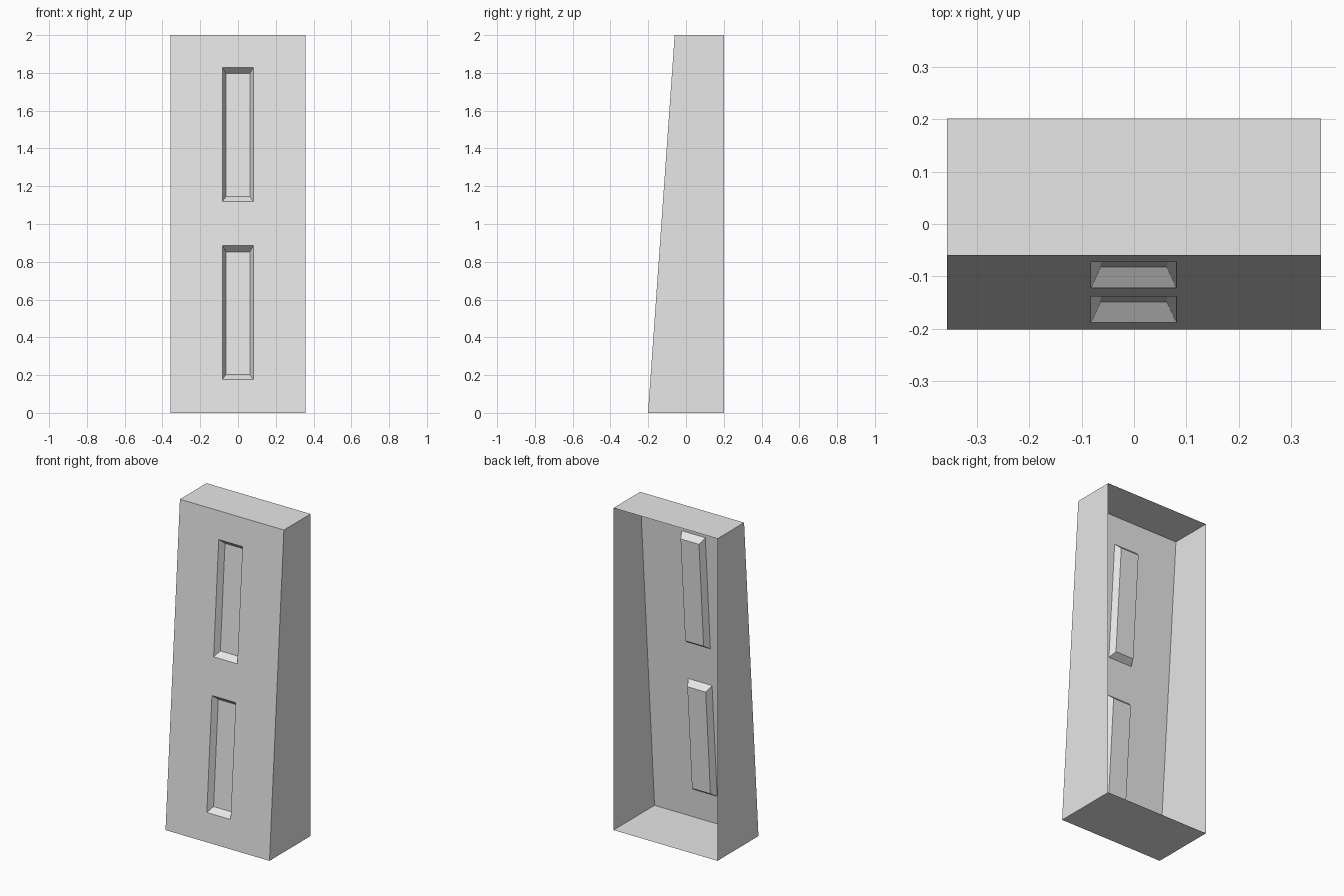
import bpy
import bmesh

if "Cube" in bpy.data.objects:
    bpy.data.objects.remove(bpy.data.objects["Cube"], do_unlink=True)

HALF_DEPTH = 0.201
TOP_FRONT = -0.06
HEIGHT = 2.0
RECESS = 0.038


def front_y(z):
    """Depth of the leaning front at a given height."""
    return -HALF_DEPTH + (TOP_FRONT + HALF_DEPTH) * z / HEIGHT


# Plain grey material
grey = bpy.data.materials.new("plain_grey")
grey.use_nodes = True
colour = (0.8, 0.8, 0.8, 1.0)
grey.diffuse_color = colour
grey.node_tree.nodes["Principled BSDF"].inputs["Base Color"].default_value = colour

bm = bmesh.new()

# Leaning front, cut along the edges of the two slots
xs = [-0.357, -0.082, 0.081, 0.357]
zs = [0, 0.178, 0.885, 1.119, 1.828, HEIGHT]
rows = [[bm.verts.new((x, front_y(z), z)) for x in xs] for z in zs]
slots = []
for j in range(len(zs) - 1):
    for i in range(len(xs) - 1):
        face = bm.faces.new((rows[j][i], rows[j][i + 1],
                             rows[j + 1][i + 1], rows[j + 1][i]))
        if i == 1 and j in (1, 3):
            slots.append(face)

# Sides, top and floor, drawn straight back and left open behind
rim = [e for e in bm.edges if e.is_boundary]
walls = bmesh.ops.extrude_edge_only(bm, edges=rim)
for v in walls["geom"]:
    if isinstance(v, bmesh.types.BMVert):
        v.co.y = HALF_DEPTH

# Bevelled slots sunk into the front
bmesh.ops.inset_individual(bm, faces=slots, thickness=0.026)
for face in slots:
    middle = face.calc_center_median().z
    for v in face.verts:
        v.co.z += (-0.011 if v.co.z > middle else 0.011) - 0.003
        v.co.y = front_y(v.co.z) + RECESS

bmesh.ops.recalc_face_normals(bm, faces=bm.faces[:])
mesh = bpy.data.meshes.new("slotted_panel_shell")
bm.to_mesh(mesh)
bm.free()
mesh.materials.append(grey)
panel = bpy.data.objects.new("slotted_panel_shell", mesh)
bpy.context.collection.objects.link(panel)
